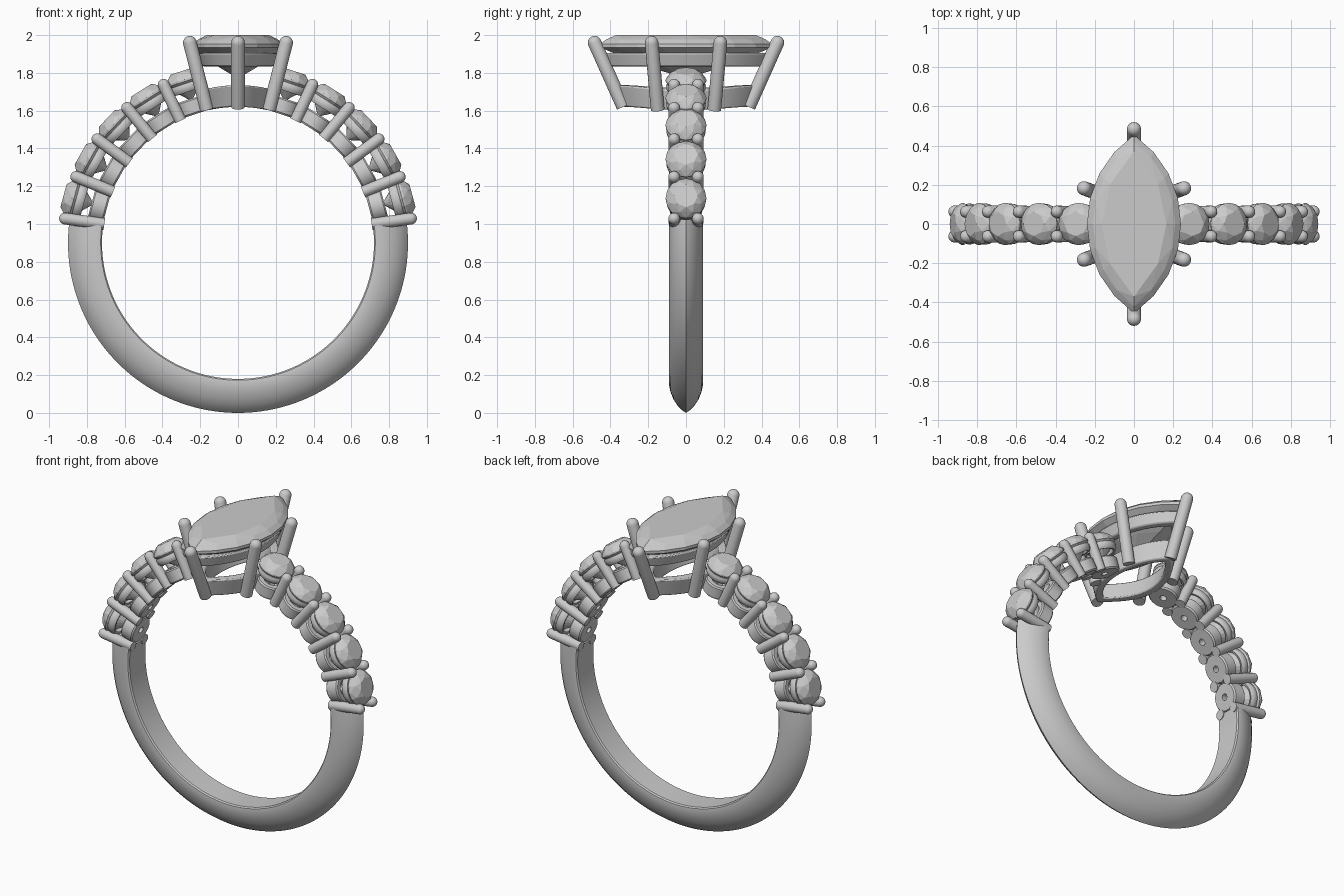
import bpy, bmesh
from math import sin, cos, pi, radians, sqrt, asin
from mathutils import Vector, Matrix

if "Cube" in bpy.data.objects:
    bpy.data.objects.remove(bpy.data.objects["Cube"])

C = 0.9        # height of the finger hole centre
R_IN = 0.72    # finger hole radius


def finish(name, bm, smooth=None, matrix=None):
    bmesh.ops.remove_doubles(bm, verts=bm.verts, dist=1e-5)
    bmesh.ops.recalc_face_normals(bm, faces=bm.faces)
    me = bpy.data.meshes.new(name)
    bm.to_mesh(me)
    bm.free()
    ob = bpy.data.objects.new(name, me)
    bpy.context.collection.objects.link(ob)
    if matrix is not None:
        ob.matrix_world = matrix
    if smooth:
        bpy.ops.object.select_all(action='DESELECT')
        bpy.context.view_layer.objects.active = ob
        ob.select_set(True)
        bpy.ops.object.shade_smooth_by_angle(angle=radians(smooth))
    return ob


def loft(name, rings, wrap=False, caps=False, smooth=35, matrix=None):
    """Skin a list of closed rings; wrap joins the last ring to the first."""
    bm = bmesh.new()
    vs = [[bm.verts.new(p) for p in ring] for ring in rings]
    n = len(vs[0])
    for a, b in zip(vs, vs[1:] + (vs[:1] if wrap else [])):
        for i in range(n):
            bm.faces.new((a[i], a[(i + 1) % n], b[(i + 1) % n], b[i]))
    if caps:
        bm.faces.new(vs[0])
        bm.faces.new(vs[-1])
    return finish(name, bm, smooth, matrix)


def lathe(name, profile, matrix, n=32, wrap=False):
    rings = [[(r * cos(2 * pi * i / n), r * sin(2 * pi * i / n), z) for i in range(n)]
             for r, z in profile]
    return loft(name, rings, wrap, matrix=matrix)


def prong(name, base, tip, r):
    """Round bar with a flat base and a domed tip."""
    base, tip = Vector(base), Vector(tip)
    d = tip - base
    prof = [(0, 0), (r, 0)]
    prof += [(r * cos(k * pi / 12), d.length + r * sin(k * pi / 12)) for k in range(6)]
    prof.append((0, d.length + r))
    m = Matrix.Translation(base) @ d.to_track_quat('Z', 'Y').to_matrix().to_4x4()
    return lathe(name, prof, m, 20)


def circle(r, n, off=0):
    return [(r * cos(2 * pi * (i + off) / n), r * sin(2 * pi * (i + off) / n)) for i in range(n)]


def marquise(L, W, n=24):
    """Pointed oval made of two arcs, long along y."""
    R = (L * L + W * W) / (2 * W)
    h = asin(L / R)
    arc = [(R * cos(t) - (R - W), R * sin(t)) for t in (-h + 2 * h * i / n for i in range(n))]
    return arc + [(-x, -y) for x, y in arc]


def gem(name, layers, matrix=None):
    """Faceted stone: hull of outlines at given heights."""
    bm = bmesh.new()
    for pts, z in layers:
        for x, y in pts:
            bm.verts.new((x, y, z))
    bmesh.ops.convex_hull(bm, input=bm.verts)
    bmesh.ops.dissolve_limit(bm, angle_limit=radians(1), verts=bm.verts, edges=bm.edges)
    return finish(name, bm, None, matrix)


def radial(angle, side):
    """Frame at the hole centre whose z axis points outward at the given angle."""
    return Matrix.Translation((0, 0, C)) @ Matrix.Rotation(side * radians(90 - angle), 4, 'Y')


# Shank: pointed-arch section swept round the lower part
half = [(0.90, 0), (0.885, 0.022), (0.86, 0.046), (0.83, 0.066), (0.79, 0.082),
        (0.75, 0.09), (0.727, 0.088), (R_IN, 0.08)]
section = half + [(r, -y) for r, y in reversed(half[1:])]
start, end, steps = radians(172), radians(368), 96
rings = []
for i in range(steps + 1):
    a = start + (end - start) * i / steps
    rings.append([(r * cos(a), y, C + r * sin(a)) for r, y in section])
loft("shank", rings, caps=True, smooth=30)

# Shoulder stones, their seats and shared prongs, both sides
STEP = 14.2
for side, tag in ((-1, "left"), (1, "right")):
    for k in range(5):
        m = radial(15.1 + STEP * k, side)
        gem(f"{tag}_small_stone_{k + 1}", [
            (circle(0.062, 8), 0.957), (circle(0.09, 8, 0.5), 0.937),
            (circle(0.108, 16), 0.91), (circle(0.108, 16), 0.9),
            (circle(0.055, 8, 0.5), 0.845), ([(0, 0)], 0.79)], m)
        lathe(f"{tag}_seat_ring_{k + 1}",
              [(0.082, 0.845), (0.094, 0.842), (0.103, 0.855), (0.105, 0.875),
               (0.1, 0.888), (0.085, 0.888)], m, wrap=True)
        lathe(f"{tag}_seat_cup_{k + 1}",
              [(0.02, 0.718), (0.082, 0.718), (0.09, 0.727), (0.09, 0.795),
               (0.083, 0.803), (0.055, 0.803), (0.02, 0.77)], m, wrap=True)
        pm = radial(8 + STEP * k, side)
        for y in (-0.06, 0.06):
            prong(f"{tag}_small_prong_{k + 1}", pm @ Vector((0, y, 0.715)),
                  pm @ Vector((0, y * 1.05, 0.925)), 0.031)

# Centre marquise stone
N = 8
gem("centre_stone", [
    (marquise(0.37, 0.165, 4), 2.0),
    (marquise(0.42, 0.21, N), 1.978),
    (marquise(0.455, 0.24, N), 1.953), (marquise(0.455, 0.24, N), 1.935),
    (marquise(0.24, 0.125, 4), 1.845), ([(0, 0)], 1.77)])


# Basket rails: hollow marquise bands
def finger_z(x):
    return C + sqrt(R_IN ** 2 - x * x)


def rail(name, loops):
    rings = [[(x, y, z(x) if callable(z) else z) for x, y in marquise(L, W)]
             for L, W, z in loops]
    ob = loft(name, rings, wrap=True)
    bev = ob.modifiers.new("soft_edges", 'BEVEL')
    bev.width, bev.segments = 0.008, 2
    bev.limit_method, bev.angle_limit = 'ANGLE', radians(40)


rail("lower_rail", [(0.335, 0.165, finger_z), (0.37, 0.19, lambda x: finger_z(x) + 0.115),
                    (0.31, 0.145, lambda x: finger_z(x) + 0.115), (0.275, 0.12, finger_z)])
rail("upper_rail", [(0.405, 0.19, 1.835), (0.43, 0.215, 1.905),
                    (0.36, 0.17, 1.905), (0.335, 0.145, 1.835)])

# Six centre prongs leaning outward
for s in (-1, 1):
    prong("end_prong", (0, s * 0.332, 1.62), (0, s * 0.484, 1.96), 0.036)
    for t in (-1, 1):
        prong("side_prong", (s * 0.165, t * 0.15, 1.605), (s * 0.255, t * 0.182, 1.96), 0.036)
